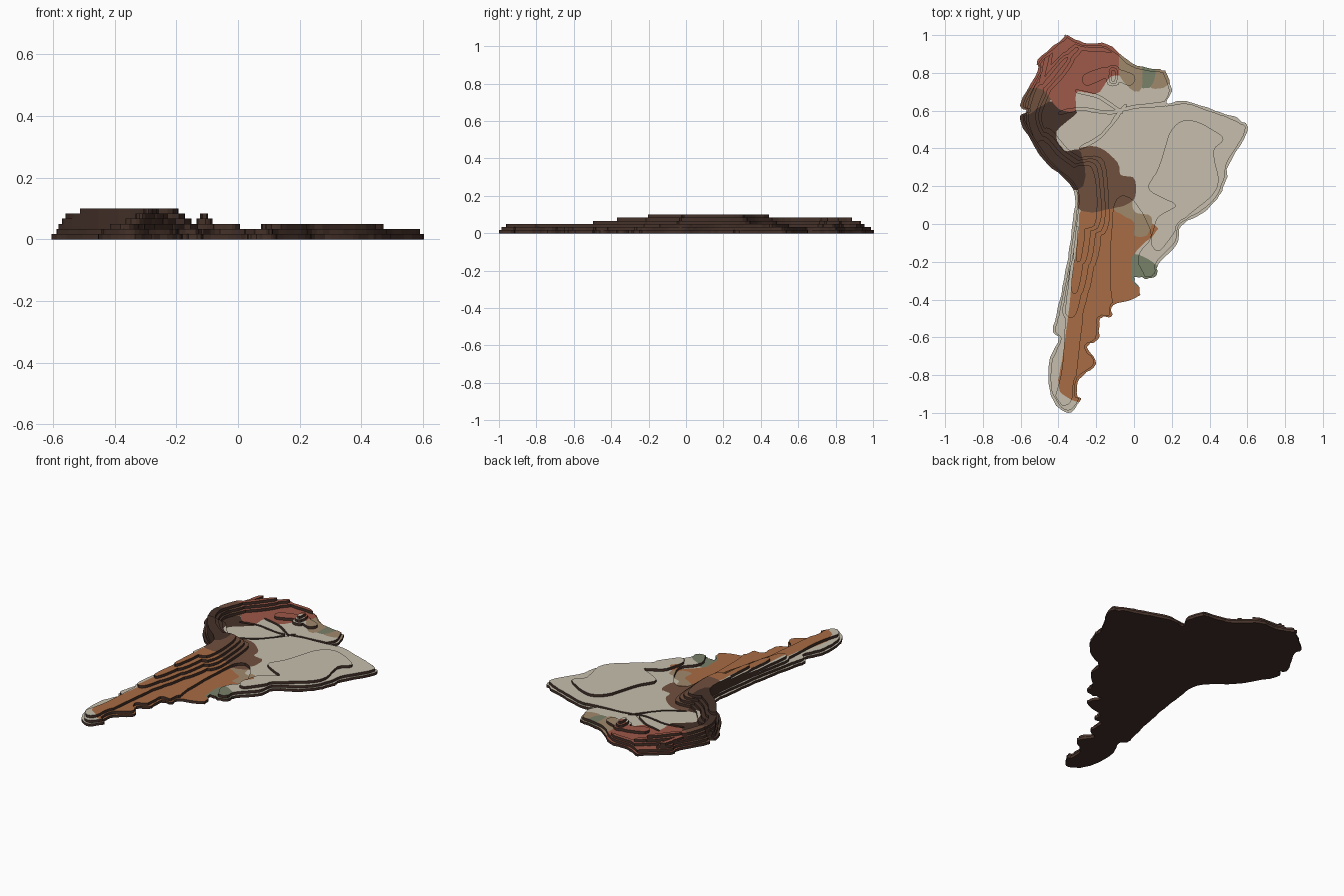
import bpy
import bmesh
import random
from mathutils import Vector
from mathutils.geometry import delaunay_2d_cdt

random.seed(4)
LAYER = 0.1 / 6

cube = bpy.data.objects.get("Cube")
if cube:
    bpy.data.objects.remove(cube, do_unlink=True)


def material(name, *colour):
    mat = bpy.data.materials.new(name)
    mat.use_nodes = True
    mat.diffuse_color = (*colour, 1)
    mat.node_tree.nodes["Principled BSDF"].inputs["Base Color"].default_value = (*colour, 1)
    return mat


dark = material("dark brown", .06, .031, .023)
cream = material("cream", .57, .52, .42)
red = material("brick red", .34, .1, .065)
brown = material("brown", .16, .08, .048)
tan = material("tan", .35, .25, .15)
green = material("grey green", .19, .22, .14)
orange = material("orange", .39, .15, .058)


# Planar shape helpers, in hundredths of a unit
def normals(points, closed):
    result = []
    last = len(points) - 1
    for i, point in enumerate(points):
        before = points[i - 1] if closed or i else point
        after = points[(i + 1) % len(points)] if closed or i < last else point
        along = (after - before).normalized()
        result.append(Vector((-along.y, along.x)))
    return result


def ragged_curve(points, rough, cuts=5):
    """Closed rounded curve through the points with a slightly ragged edge."""
    curve = []
    count = len(points)
    for i in range(count):
        a, b, c, d = (points[(i + k) % count] for k in (-1, 0, 1, 2))
        start_pull, end_pull = (c - a) / 2, (d - b) / 2
        for j in range(cuts):
            t = j / cuts
            ease = t * t * (3 - 2 * t)
            p = b.lerp(c, ease) + start_pull * t * (1 - t) ** 2 - end_pull * t * t * (1 - t)
            if j:
                p += Vector((random.uniform(-rough, rough), random.uniform(-rough, rough)))
            curve.append(p / 100)
    return curve


class Region:
    """Closed area that can tell whether it holds a point."""

    def __init__(self, points, rough=0.3):
        self.points = ragged_curve([Vector(p) for p in points], rough)
        xs = [p.x for p in self.points]
        ys = [p.y for p in self.points]
        self.box = min(xs), max(xs), min(ys), max(ys)

    def holds(self, p):
        left, right, low, high = self.box
        if not (left < p.x < right and low < p.y < high):
            return False
        inside = False
        a = self.points[-1]
        for b in self.points:
            if (a.y > p.y) != (b.y > p.y):
                if p.x < a.x + (b.x - a.x) * (p.y - a.y) / (b.y - a.y):
                    inside = not inside
            a = b
        return inside


def strip(path, east, west):
    """Band around a path that runs from north to south."""
    pts = [Vector(p) for p in path]
    grow = min(east, west)
    pts[0] += (pts[0] - pts[1]).normalized() * grow
    pts[-1] += (pts[-1] - pts[-2]).normalized() * grow
    side = normals(pts, False)
    east_edge = [p + n * east for p, n in zip(pts, side)]
    west_edge = [p - n * west for p, n in zip(pts, side)]
    return Region(east_edge + west_edge[::-1], 0.2)


# Coastline, clockwise from the north
east_coast = [
    (-35, 100), (-27, 96), (-14, 95), (-1, 85), (12, 82), (17, 80), (20, 70), (17, 64),
    (28, 65), (46, 59), (56, 55), (60, 49), (50, 31), (49, 24), (44, 13), (35, 5), (25, -1),
    (23, -10), (13, -21), (12, -27), (7, -29), (0, -28), (3, -35), (1, -39), (-11, -43),
    (-12, -49), (-18, -50), (-19, -61), (-25, -65), (-20, -74), (-29, -82), (-30, -91)]
west_coast = [
    (-28, -93), (-35, -100), (-44, -91), (-45, -74), (-40, -61), (-43, -57), (-41, -48),
    (-37, -29), (-33, -3), (-32, 18), (-47, 33), (-60, 54), (-57, 60), (-60, 64),
    (-51, 81), (-51, 87), (-38, 98)]
coast = [Vector(p) for p in east_coast + west_coast]
land = Region(coast, 0.4)


def inset(distance):
    return Region([p - n * distance for p, n in zip(coast, normals(coast, True))])


# Countries: the first match wins, so later ones run on beneath earlier ones
countries = []


def country(name, mat, *outline):
    countries.append((name, mat, Region(outline)))


country("guyana", tan, (-6, 95), (3, 86), (4, 72), (-1, 71), (-8, 80))
country("suriname", green, (0, 87), (11, 85), (9, 73), (2, 74))
country("french_guiana", tan, (7, 87), (21, 84), (17, 73), (8, 73))
country("northern_countries", red, (-57, 74), (-48, 71), (-40, 61), (-31, 60), (-30, 70),
        (-20, 69), (-12, 78), (-4, 80), (-6, 99), (-35, 109), (-60, 95))
country("ecuador", brown, (-66, 74), (-42, 69), (-50, 62), (-57, 58), (-66, 62))
country("peru", dark, (-66, 64), (-31, 61), (-41, 49), (-37, 39), (-28, 38), (-30, 18), (-70, 28))
country("bolivia", brown, (-32, 37), (-20, 41), (-9, 33), (-7, 26), (0, 24), (0, 13),
        (-12, 8), (-28, 7), (-30, 18))
country("paraguay", tan, (-12, 17), (-2, 18), (0, 7), (9, 4), (7, -6), (0, -6), (0, 1), (-11, 8))
country("uruguay", green, (0, -16), (12, -22), (14, -29), (8, -35), (-1, -30))
country("argentina", orange, (-27, 9), (-12, 12), (10, 0), (11, -5), (0, -18), (9, -40),
        (-5, -60), (-20, -93), (-35, -92), (-40, -85), (-37, -65), (-30, -8))

# Raised ground: each ridge widens by one ledge per layer, less on its west side
raised = []


def ridge(top, half, east_ledge, west_ledge, *path):
    for level in range(top, 2, -1):
        drop = top - level
        raised.append((level, strip(path, half + east_ledge * drop, half + west_ledge * drop)))


ridge(6, 3, 2, 1.2, (-48, 40), (-41, 33), (-32, 26))
ridge(6, 5.5, 2, 1.2, (-27, 24), (-25, 15), (-26, 5))
ridge(6, 1.5, 2.5, 1.2, (-27, 4), (-29, -16))
ridge(5, 2, 2.6, 1.1, (-28, -10), (-31, -32))
ridge(4, 3, 3, 1.1, (-30, -28), (-33, -44))
ridge(3, 4, 4, 1, (-31, -40), (-34, -76), (-37, -90))
ridge(5, 2, 1.5, 1.1, (-50, 70), (-54, 56), (-49, 43))
ridge(5, 1, 1.5, 1.2, (-37, 86), (-47, 74))
ridge(4, 1, 1.5, 1.3, (-46, 88), (-50, 72))
ridge(4, 1, 1.5, 1.5, (-31, 92), (-36, 87))
ridge(3, 1, 1, 1, (-12, 92), (-30, 93))
ridge(5, 1, 1, 1, (-11, 80), (-11, 77))
ridge(3, 3, 1, 1, (-4, 77), (-14, 80), (-23, 77))

# Eastern plateau
raised.append((3, Region([
    (20, 50), (30, 55), (47, 46), (42, 38), (44, 19), (26, 2), (14, -14), (9, -9), (13, 4),
    (22, 10), (8, 18), (13, 30)])))

# River channels and the southern plain, cut down to the base layer
lowland = [
    strip([(22, 64), (0, 62), (-13, 59), (-28, 61), (-38, 59)], .8, .8),
    strip([(-6, 61), (-17, 47), (-27, 41)], .7, .7),
    strip([(-8, 60), (-18, 67), (-29, 70)], .7, .7),
    Region([(-9, 13), (0, 12), (9, -6), (2, -18), (8, -38), (-10, -45), (-12, -8)])]
shelf = inset(1.3)
upper_shelf = inset(2.2)


def layers_at(p):
    if not shelf.holds(p):
        return 1
    level = max([k for k, region in raised if region.holds(p)], default=2)
    if level > 2:
        return level if upper_shelf.holds(p) else 2
    return 1 if any(region.holds(p) for region in lowland) else 2


def owner_at(p):
    for name, mat, region in countries:
        if region.holds(p):
            return name, mat
    return ("chile" if p.x < -.25 and p.y < .24 else "brazil"), cream


# Divide the plan along every border and contour
regions = [land, shelf, upper_shelf] + [c[-1] for c in countries] + [r[-1] for r in raised] + lowland
points, edges = [], []
for region in regions:
    start, count = len(points), len(region.points)
    points += region.points
    edges += [(start + i, start + (i + 1) % count) for i in range(count)]
division = delaunay_2d_cdt(points, edges, [], 0, 1e-5)
plan, triangles = division[0], division[2]

levels, groups = {}, {}
for tri in triangles:
    middle = sum((plan[i] for i in tri), Vector((0, 0))) / 3
    if land.holds(middle):
        level = layers_at(middle)
        groups.setdefault(owner_at(middle), []).append((tri, level))
        for i in range(3):
            levels[tri[i - 1], tri[i]] = level


# One stepped slab per country: coloured tops, dark sides and base
def build_slab(name, mat, tiles):
    bm = bmesh.new()
    cache = {}

    def corner(i, level):
        if (i, level) not in cache:
            cache[i, level] = bm.verts.new((*plan[i], level * LAYER))
        return cache[i, level]

    for tri, level in tiles:
        bm.faces.new([corner(i, level) for i in tri])
        bm.faces.new([corner(i, 0) for i in reversed(tri)]).material_index = 1
        for i in range(3):
            a, b = tri[i - 1], tri[i]
            for k in range(levels.get((b, a), 0), level):
                wall = [corner(a, k), corner(b, k), corner(b, k + 1), corner(a, k + 1)]
                bm.faces.new(wall).material_index = 1
    mesh = bpy.data.meshes.new(name)
    bm.to_mesh(mesh)
    bm.free()
    mesh.materials.append(mat)
    mesh.materials.append(dark)
    bpy.context.collection.objects.link(bpy.data.objects.new(name, mesh))


for (name, mat), tiles in groups.items():
    build_slab(name, mat, tiles)
